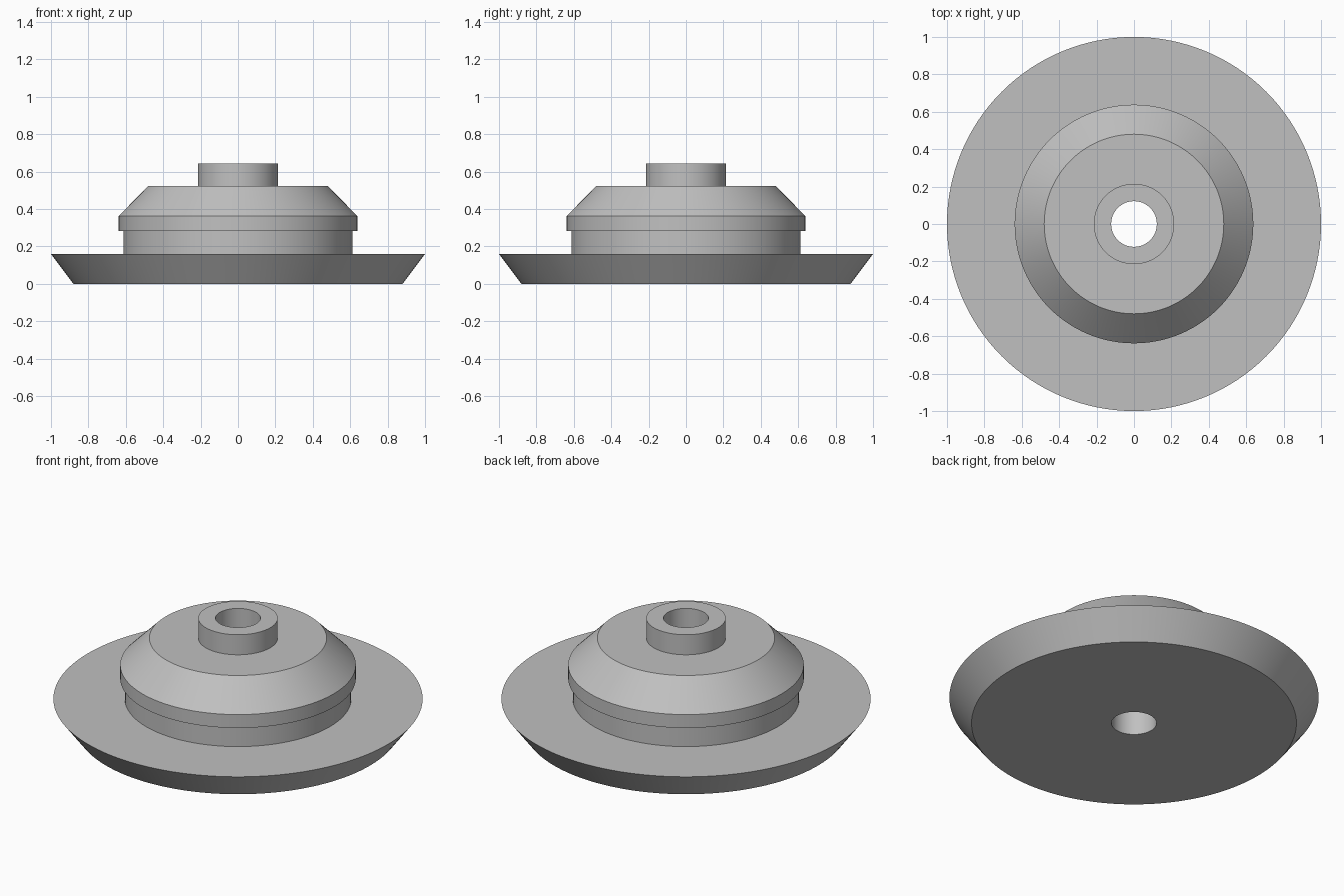
import bpy, math

if "Cube" in bpy.data.objects:
    bpy.data.objects.remove(bpy.data.objects["Cube"])

SEGMENTS = 128

metal = bpy.data.materials.new("grey metal")
metal.diffuse_color = (0.53, 0.53, 0.53, 1)
metal.use_nodes = True
metal.node_tree.nodes["Principled BSDF"].inputs["Base Color"].default_value = metal.diffuse_color

# Closed half-section of the pulley (radius, height), from the bore outwards
profile = [
    (0.122, 0.0), (0.88, 0.0),        # underside
    (1.0, 0.16), (0.613, 0.16),       # flared flange
    (0.613, 0.283), (0.638, 0.283),   # neck and overhanging lip
    (0.638, 0.363), (0.48, 0.523),    # rim and sloped shoulder
    (0.215, 0.523), (0.215, 0.643),   # flat top and hub
    (0.122, 0.643),                   # bore mouth
]


def lathe(name, section, segments):
    """Revolve a closed section around the z axis."""
    n = len(section)
    verts, faces = [], []
    for s in range(segments):
        a = 2 * math.pi * s / segments
        verts += [(r * math.cos(a), r * math.sin(a), z) for r, z in section]
    for s in range(segments):
        t = (s + 1) % segments
        for i in range(n):
            j = (i + 1) % n
            faces.append((s * n + i, t * n + i, t * n + j, s * n + j))
    # Section order runs underside first, so flip to face outwards
    mesh = bpy.data.meshes.new(name)
    mesh.from_pydata(verts, [], faces)
    mesh.update()
    obj = bpy.data.objects.new(name, mesh)
    bpy.context.collection.objects.link(obj)
    return obj


pulley = lathe("flanged_pulley", profile, SEGMENTS)
pulley.data.materials.append(metal)

# Smooth round walls, sharp rims
bpy.context.view_layer.objects.active = pulley
pulley.select_set(True)
bpy.ops.object.shade_smooth_by_angle(angle=math.radians(25))
